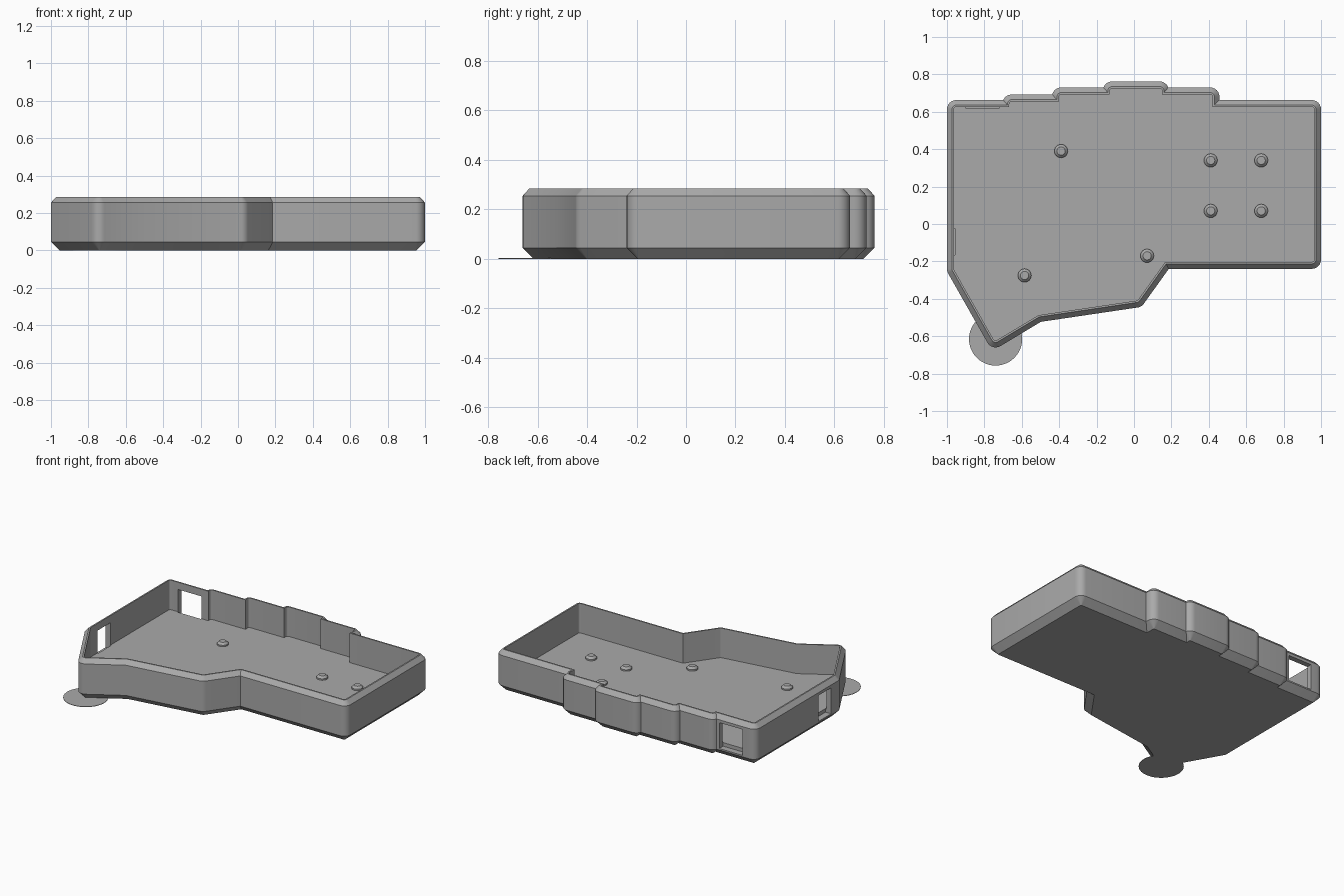
import bpy, bmesh, math
from mathutils import Vector

if "Cube" in bpy.data.objects:
    bpy.data.objects.remove(bpy.data.objects["Cube"])

grey = bpy.data.materials.new("plain grey")
grey.diffuse_color = (0.4, 0.4, 0.4, 1)
grey.use_nodes = True
grey.node_tree.nodes["Principled BSDF"].inputs["Base Color"].default_value = (0.4, 0.4, 0.4, 1)

SEGS = 6


def finish(name, bm):
    bmesh.ops.recalc_face_normals(bm, faces=bm.faces)
    mesh = bpy.data.meshes.new(name)
    bm.to_mesh(mesh)
    bm.free()
    mesh.materials.append(grey)
    ob = bpy.data.objects.new(name, mesh)
    bpy.context.collection.objects.link(ob)
    return ob


def select(ob):
    bpy.ops.object.select_all(action='DESELECT')
    ob.select_set(True)
    bpy.context.view_layer.objects.active = ob


def smooth(ob):
    select(ob)
    bpy.ops.object.shade_smooth_by_angle(angle=math.radians(30))


def arc(c, d, a0, a1):
    return [Vector((c[0] + d * math.cos(a0 + (a1 - a0) * i / SEGS),
                    c[1] + d * math.sin(a0 + (a1 - a0) * i / SEGS))) for i in range(SEGS + 1)]


# Core outline, counter-clockwise from the back right corner round the front
CORE = [(0.95, 0.613), (-0.95, 0.613), (-0.95, -0.24), (-0.74, -0.61),
        (-0.515, -0.475), (0.012, -0.397), (0.16, -0.19), (0.95, -0.19)]
# Raised steps of the back wall, right to left: centre x, lower y, upper y, side
STEPS = [(0.407, 0.613, 0.68, 1), (0.137, 0.68, 0.712, 1), (-0.117, 0.68, 0.712, -1),
         (-0.389, 0.642, 0.68, -1), (-0.654, 0.613, 0.642, -1)]


def step(x, low, high, side, d):
    """Rounded shoulder that meets the lower wall line."""
    a = math.asin(max(0, (d - (high - low)) / d))
    pts = [Vector((x + d * math.cos(a), low + d))] + arc((x, high), d, a, math.pi / 2)
    if side < 0:
        pts = [Vector((2 * x - p.x, p.y)) for p in reversed(pts)]
    return pts


def outline(d):
    """Core outline grown by d: round convex corners, mitred concave ones."""
    ring = []
    for i, p in enumerate(CORE):
        p = Vector(p)
        e0 = (p - Vector(CORE[i - 1])).normalized()
        e1 = (Vector(CORE[(i + 1) % len(CORE)]) - p).normalized()
        n0, n1 = Vector((e0.y, -e0.x)), Vector((e1.y, -e1.x))
        turn = e0.x * e1.y - e0.y * e1.x
        if turn > 0:
            a0 = math.atan2(n0.y, n0.x)
            ring += arc(p, d, a0, a0 + math.acos(max(-1, min(1, n0.dot(n1)))))
        else:
            ring.append(p + (n0 + n1) * d / (1 + n0.dot(n1)))
        if i == 0:
            for s in STEPS:
                ring += step(*s, d)
    return ring


# Tray shell: chamfered outside, narrow rim, straight inside, flat floor
bm = bmesh.new()
SECTION = [(0.005, 0), (0.05, 0.045), (0.05, 0.255), (0.023, 0.285), (0.013, 0.285), (0.013, 0.08)]
rings = [[bm.verts.new((p.x, p.y, z)) for p in outline(d)] for d, z in SECTION]
for lo, hi in zip(rings, rings[1:]):
    n = len(lo)
    for i in range(n):
        j = (i + 1) % n
        bm.faces.new((lo[i], lo[j], hi[j], hi[i]))
bm.faces.new(rings[0][::-1])
bm.faces.new(rings[-1])
bmesh.ops.remove_doubles(bm, verts=bm.verts, dist=0.0003)
tray = finish("tray", bm)


# Port openings in the back wall and the right side wall
def cut_box(x0, x1, y0, y1, z0=0.055, z1=0.235):
    b = bmesh.new()
    bmesh.ops.create_cube(b, size=1)
    for v in b.verts:
        v.co = ((x0 + x1) / 2 + v.co.x * (x1 - x0), (y0 + y1) / 2 + v.co.y * (y1 - y0),
                (z0 + z1) / 2 + v.co.z * (z1 - z0))
    cutter = finish("port_cutter", b)
    cutter.hide_render = True
    select(tray)
    mod = tray.modifiers.new("port", 'BOOLEAN')
    mod.operation, mod.solver, mod.object = 'DIFFERENCE', 'EXACT', cutter
    bpy.ops.object.modifier_apply(modifier=mod.name)
    bpy.data.objects.remove(cutter)


cut_box(-0.9, -0.72, 0.62, 0.8)
cut_box(-1.1, -0.957, -0.165, -0.025)
smooth(tray)


# Round parts: stacked cones on one axis
def turned(name, x, y, profile, sides):
    b = bmesh.new()
    loops = [[b.verts.new((x + r * math.cos(math.tau * i / sides),
                           y + r * math.sin(math.tau * i / sides), z)) for i in range(sides)]
             for r, z in profile]
    for lo, hi in zip(loops, loops[1:]):
        for i in range(sides):
            j = (i + 1) % sides
            b.faces.new((lo[i], lo[j], hi[j], hi[i]))
    b.faces.new(loops[0][::-1])
    b.faces.new(loops[-1])
    smooth(finish(name, b))


# Mounting bosses on the floor
BOSSES = [(-0.39, 0.39), (0.41, 0.34), (0.68, 0.34), (0.41, 0.07), (0.68, 0.07),
          (0.07, -0.17), (-0.585, -0.275)]
for k, (x, y) in enumerate(BOSSES):
    turned(f"boss_{k + 1}", x, y, [(0.036, 0.075), (0.036, 0.09), (0.022, 0.104)], 24)

# Thin pad under the front tip
turned("corner_pad", -0.74, -0.615, [(0.142, 0), (0.142, 0.003)], 48)
